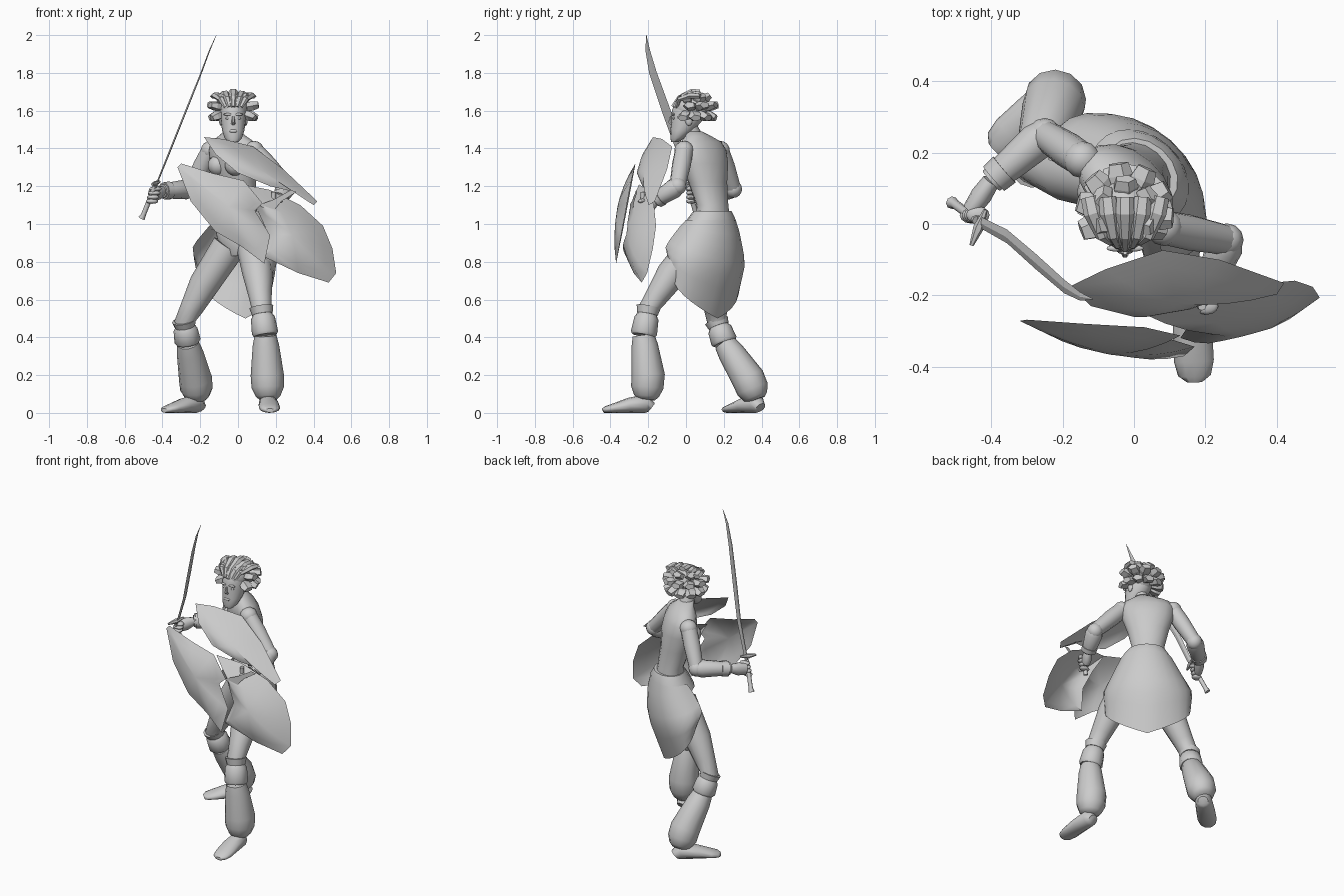
import bpy, bmesh, math
from mathutils import Vector

default_cube = bpy.data.objects.get("Cube")
if default_cube:
    bpy.data.objects.remove(default_cube, do_unlink=True)

stone = bpy.data.materials.new("stone_grey")
stone.use_nodes = True
grey = (0.6, 0.6, 0.6, 1)
stone.diffuse_color = grey
stone.node_tree.nodes["Principled BSDF"].inputs["Base Color"].default_value = grey


def finish(name, bm, smooth=True, angle=50):
    """Turn a bmesh into a shaded object with the shared material."""
    bmesh.ops.recalc_face_normals(bm, faces=bm.faces)
    mesh = bpy.data.meshes.new(name)
    bm.to_mesh(mesh)
    bm.free()
    mesh.materials.append(stone)
    obj = bpy.data.objects.new(name, mesh)
    bpy.context.collection.objects.link(obj)
    if smooth:
        bpy.ops.object.select_all(action="DESELECT")
        obj.select_set(True)
        bpy.context.view_layer.objects.active = obj
        bpy.ops.object.shade_smooth_by_angle(angle=math.radians(angle))


def bridge(bm, rows, closed):
    for low, high in zip(rows, rows[1:]):
        count = len(low)
        for i in range(count if closed else count - 1):
            j = (i + 1) % count
            bm.faces.new((low[i], low[j], high[j], high[i]))


def loft(name, rings, side=(1, 0, 0), sides=12, smooth=True, level=False):
    """Skin rings (x, y, z, radius[, depth radius]) strung along a path."""
    bm = bmesh.new()
    centres = [Vector(r[:3]) for r in rings]
    rows = []
    for k, ring in enumerate(rings):
        ahead = centres[min(k + 1, len(rings) - 1)] - centres[max(k - 1, 0)]
        along = Vector((0, 0, 1)) if level else ahead.normalized()
        u = Vector(side)
        u = (u - along * u.dot(along)).normalized()
        v = along.cross(u)
        row = []
        for i in range(sides):
            a = math.tau * i / sides
            row.append(bm.verts.new(centres[k] + u * math.cos(a) * ring[3] + v * math.sin(a) * ring[-1]))
        rows.append(row)
    bridge(bm, rows, True)
    bm.faces.new(rows[0])
    bm.faces.new(rows[-1])
    finish(name, bm, smooth)


def ball(name, centre, size):
    bm = bmesh.new()
    bmesh.ops.create_uvsphere(bm, u_segments=12, v_segments=8, radius=1)
    bmesh.ops.scale(bm, vec=size, verts=bm.verts)
    bmesh.ops.translate(bm, vec=centre, verts=bm.verts)
    finish(name, bm)


def plate(name, outline, plane, bulge):
    """Domed sheet: an x-z outline laid on a sloped plane, swollen to the front."""
    bm = bmesh.new()
    mid = sum((Vector(p) for p in outline), Vector((0, 0))) / len(outline)
    base, slope_x, slope_z = plane

    def place(p, t):
        q = mid.lerp(Vector(p), t)
        y = base + slope_x * q.x + slope_z * q.y - bulge * (1 - t * t)
        return bm.verts.new((q.x, y, q.y))

    rows = [[place(p, t) for p in outline] for t in (1, 0.75, 0.5, 0.25)]
    bridge(bm, rows, True)
    hub = place(mid, 0)
    for a, b in zip(rows[-1], rows[-1][1:] + rows[-1][:1]):
        bm.faces.new((a, b, hub))
    finish(name, bm)


# Torso, twisted toward the sword side
across, backward = Vector((.75, -.66, 0)), Vector((.66, .75, 0))
loft("torso", [(.02, .14, .98, .11, .09), (.01, .14, 1.1, .095, .075), (-.01, .115, 1.22, .12, .088),
               (-.02, .1, 1.32, .15, .1), (-.025, .09, 1.39, .16, .09), (-.03, .08, 1.435, .14, .075),
               (-.03, .065, 1.465, .085, .056), (-.03, .04, 1.49, .045)], across, 16, level=True)
loft("neck", [(-.03, .05, 1.44, .05), (-.03, .025, 1.5, .042), (-.025, .015, 1.55, .045)])
for label, s in (("left", 1), ("right", -1)):
    ball(label + "_chest", Vector((-.06, .05, 1.31)) + across * s * .06, (.055, .055, .055))

# Pelvis, belt and the open-fronted wrap skirt
loft("pelvis", [(0, .08, .83, .05), (.01, .1, .88, .13, .09), (.01, .12, .96, .145, .105),
                (.02, .14, 1.04, .11, .09)], across, 16, level=True)
loft("belt", [(.01, .125, .97, .17, .128), (.02, .135, 1.03, .14, .112), (.02, .14, 1.07, .112, .09)],
     across, 16, level=True)
bm = bmesh.new()
rows = []
for k in range(8):
    t = k / 7
    swell = min(t / .6, 1)
    tuck = max(0, t - .5)
    wide, deep = .15 + .115 * swell - .03 * tuck, .12 + .06 * swell ** .6 - .18 * tuck
    centre = Vector((.015, .13, 0)).lerp(Vector((-.02, .1, 0)), swell)
    row = []
    for i in range(17):
        s = i / 8 - 1
        a = math.radians(122 * s)
        hem = .5 + .27 * abs(s) ** 1.15
        p = centre + across * wide * math.sin(a) + backward * deep * math.cos(a)
        row.append(bm.verts.new((p.x, p.y, 1.02 + (hem - 1.02) * t)))
    rows.append(row)
bridge(bm, rows, False)
finish("wrap_skirt", bm)

# Legs: thigh, knee cuff, baggy gaiter and shoe
legs = {
    "left": dict(hip=(.08, .05, .88), mid=(.105, -.08, .73), knee=(.125, -.2, .55), shin=(.145, -.225, .41),
                 calf=(.155, -.2, .2), ankle=(.16, -.21, .07), toe=(.17, -.44, 0)),
    "right": dict(hip=(-.05, .12, .88), mid=(-.18, .14, .68), knee=(-.285, .165, .48), shin=(-.265, .205, .37),
                  calf=(-.225, .33, .18), ankle=(-.215, .375, .07), toe=(-.39, .21, 0)),
}
for label, leg in legs.items():
    hip, mid, knee, shin, calf, ankle, toe = (Vector(p) for p in leg.values())
    loft(label + "_thigh", [(*hip, .09), (*mid, .08), (*mid.lerp(knee, .6), .062), (*knee, .052), (*shin, .05)])
    loft(label + "_knee_band", [(*knee.lerp(shin, -.08), .064), (*knee.lerp(shin, .2), .055)])
    loft(label + "_knee_cuff", [(*knee.lerp(shin, .2), .052), (*knee.lerp(shin, .35), .064),
                                (*knee.lerp(shin, .9), .07), (*shin, .062)])
    loft(label + "_gaiter", [(*shin, .058), (*shin.lerp(calf, .25), .07), (*calf, .088),
                             (*calf.lerp(ankle, .5), .086), (*calf.lerp(ankle, .85), .066), (*ankle, .045)])
    ground = ankle.copy()
    ground.z = 0
    step = toe - ground
    sole = [(-.12, .03, .028), (0, .05, .05), (.4, .055, .04), (.75, .056, .025), (.93, .046, .018), (1, .025, .012)]
    loft(label + "_shoe", [(*(ground + step * t + Vector((0, 0, high))), wide, high)
                           for t, wide, high in sole], side=step.cross((0, 0, 1)))

# Arms: upper arm, elbow pad, bracer, palm and curled fingers
arms = {
    "left": ((.085, -.01, 1.39), (.26, -.045, 1.2), (.215, -.16, 1.125), (.185, -.215, 1.09)),
    "right": ((-.145, .18, 1.39), (-.25, .25, 1.185), (-.4, .12, 1.175), (-.455, .04, 1.155)),
}
for label, joints in arms.items():
    shoulder, elbow, wrist, fist = (Vector(p) for p in joints)
    ball(label + "_shoulder", shoulder, (.052, .052, .05))
    loft(label + "_upper_arm", [(*shoulder, .048), (*shoulder.lerp(elbow, .4), .05), (*elbow, .042)], (0, 1, 0))
    ball(label + "_elbow_pad", elbow, (.047, .047, .047))
    loft(label + "_bracer", [(*elbow, .045), (*elbow.lerp(wrist, .15), .053), (*elbow.lerp(wrist, .7), .044),
                             (*wrist, .036)], (0, 0, 1))
    loft(label + "_wrist_band", [(*elbow.lerp(wrist, .75), .048), (*elbow.lerp(wrist, .95), .045)], (0, 0, 1))
    loft(label + "_palm", [(*wrist, .025), (*wrist.lerp(fist, .5), .04, .03), (*fist, .035, .025)], (0, 0, 1))
    for i in range(4):
        ball(f"{label}_finger_{i}", fist + Vector((i * .006, -.015, i * .022 - .035)), (.033, .024, .013))

# Curved sword
loft("sword_grip", [(-.51, .06, 1.03, .018), (-.5, .055, 1.05, .013), (-.44, .01, 1.2, .013)], sides=8)
loft("sword_guard", [(-.455, -.06, 1.21, .006), (-.435, -.01, 1.215, .015), (-.415, .04, 1.225, .006)], sides=6)
loft("sword_blade", [(-.44, .01, 1.19, .004, .016), (-.355, -.035, 1.4, .005, .02), (-.275, -.105, 1.6, .005, .023),
                     (-.195, -.175, 1.8, .004, .02), (-.15, -.203, 1.92, .003, .012), (-.115, -.21, 2, .001)],
     sides=4, smooth=False)

# Shield of three overlapping domed leaves
plate("shield_upper_leaf", [(-.18, 1.46), (-.08, 1.45), (.08, 1.41), (.24, 1.29), (.42, 1.12), (.4, 1.1), (.3, 1.17),
                            (.17, 1.2), (0, 1.27), (-.12, 1.37)], (-1.53, .583, 1), .05)
plate("shield_side_leaf", [(-.32, 1.3), (-.3, 1.32), (-.14, 1.27), (.03, 1.23), (.13, 1.11), (.09, 1.07), (.17, .94),
                           (.14, .79), (.02, .88), (-.12, .96), (-.25, 1.12)], (-.51, -.015, .18), .05)
plate("shield_lower_leaf", [(.02, 1.21), (.17, 1.18), (.33, 1.1), (.45, .99), (.5, .87), (.52, .74), (.48, .69),
                            (.32, .74), (.13, .83), (.16, .95), (.1, 1.08)], (-.605, .356, .289), .08)
plate("shield_hook", [(.11, 1.1), (.18, 1.06), (.23, 1.12), (.31, 1.17), (.28, 1.18), (.19, 1.13)],
      (-.32, .2, 0), 0)
loft("shield_handle", [(.17, -.235, 1.02, .012), (.185, -.225, 1.09, .014), (.19, -.23, 1.17, .012)], sides=8)

# Head with simple features
middle = -.025
loft("head", [(middle, -.058, 1.435, .026, .02), (middle, -.045, 1.455, .046, .038), (middle, -.02, 1.495, .059, .062),
              (middle, .005, 1.55, .067, .083), (middle, .015, 1.6, .07, .09), (middle, .02, 1.65, .058, .075),
              (middle, .02, 1.68, .025)], sides=16, level=True)
loft("nose", [(middle, -.08, 1.57, .006), (middle, -.086, 1.54, .01), (middle, -.07, 1.525, .012, .008)], sides=6)
ball("lips", (middle, -.077, 1.492), (.022, .008, .009))
for label, s in (("left", 1), ("right", -1)):
    ball(label + "_eye", (middle + s * .028, -.064, 1.56), (.014, .008, .007))
    ball(label + "_brow", (middle + s * .028, -.068, 1.58), (.024, .009, .007))
    ball(label + "_ear", (middle + s * .066, .015, 1.55), (.01, .02, .03))

# Hair: braids swept off the forehead and chunky locks fanned over the skull
skull = Vector((middle, .03, 1.6))
ball("hair_cap", skull + Vector((0, 0, .015)), (.08, .1, .082))
for i in range(-2, 3):
    loft(f"hair_braid_{i}", [(middle + i * .02, -.07 + abs(i) * .01, 1.62, .011),
                             (middle + i * .032, -.035, 1.67 - abs(i) * .004, .018, .013),
                             (middle + i * .045, .03, 1.7 - abs(i) * .01, .026, .018),
                             (middle + i * .05, .075, 1.7 - abs(i) * .012, .024, .014)], sides=6, smooth=False)
for tier, (count, lift, reach) in enumerate(((8, -14, .13), (7, 16, .14), (5, 45, .128))):
    for i in range(count):
        turn = math.radians(-25 + 230 * (i + .5 * (tier % 2)) / (count - 1 + .5 * (tier % 2)))
        tilt = math.radians(lift)
        way = Vector((math.cos(turn) * math.cos(tilt), math.sin(turn) * math.cos(tilt), math.sin(tilt)))
        root, tip = skull + way * .06, skull + way * reach + Vector((0, .006, -.008))
        loft(f"hair_lock_{tier}_{i}", [(*root, .024), (*root.lerp(tip, .6), .038, .026), (*tip, .03, .018)],
             side=way.cross((0, 0, 1)), sides=5, smooth=False)
